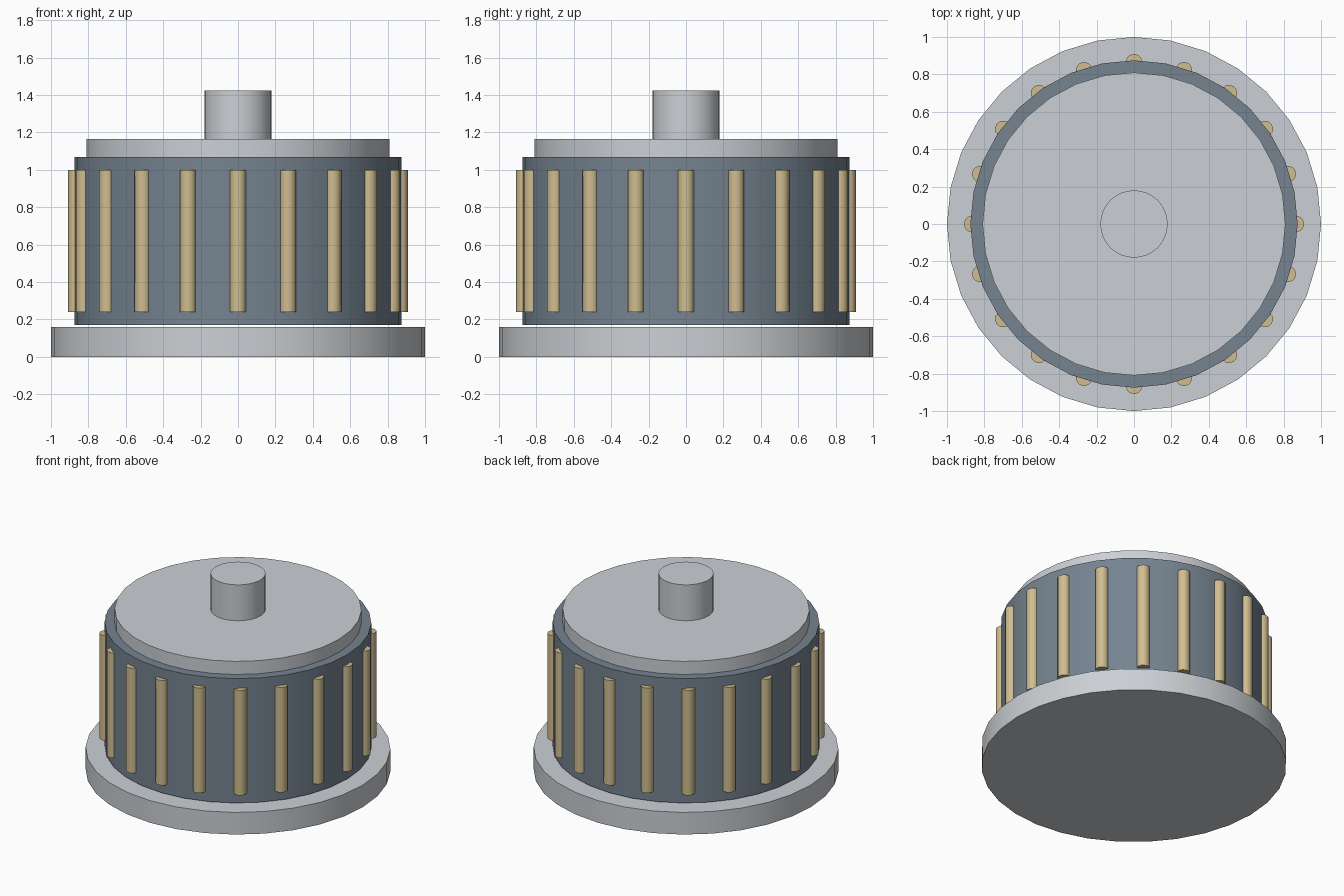
import bpy
import math

cube = bpy.data.objects.get("Cube")
if cube:
    bpy.data.objects.remove(cube, do_unlink=True)


def make_material(name, rgb):
    mat = bpy.data.materials.new(name)
    mat.use_nodes = True
    color = (*rgb, 1.0)
    mat.diffuse_color = color
    mat.node_tree.nodes["Principled BSDF"].inputs["Base Color"].default_value = color
    return mat


def cylinder(name, radius, bottom, top, mat, sides=32, x=0.0, y=0.0, turn=0.0):
    bpy.ops.mesh.primitive_cylinder_add(
        vertices=sides, radius=radius, depth=top - bottom,
        location=(x, y, (bottom + top) / 2), rotation=(0, 0, turn))
    obj = bpy.context.object
    obj.name = name
    obj.data.materials.append(mat)
    bpy.ops.object.shade_smooth_by_angle(angle=math.radians(40))
    return obj


metal = make_material("light_metal", (0.60, 0.63, 0.66))
slate = make_material("slate", (0.18, 0.23, 0.28))
tan = make_material("tan", (0.63, 0.51, 0.28))

# Stacked round parts, from the bottom up
cylinder("base_flange", 1.0, 0.0, 0.16, metal)
cylinder("drum", 0.875, 0.17, 1.07, slate)
cylinder("top_plate", 0.81, 1.07, 1.165, metal)
cylinder("shaft", 0.18, 1.165, 1.425, metal)

# Round bars half sunk into the drum wall
BAR_COUNT = 20
BAR_RING = 0.865
for i in range(BAR_COUNT):
    a = math.tau * i / BAR_COUNT
    cylinder(f"bar_{i + 1}", 0.044, 0.24, 1.0, tan, sides=12,
             x=BAR_RING * math.cos(a), y=BAR_RING * math.sin(a), turn=a)
